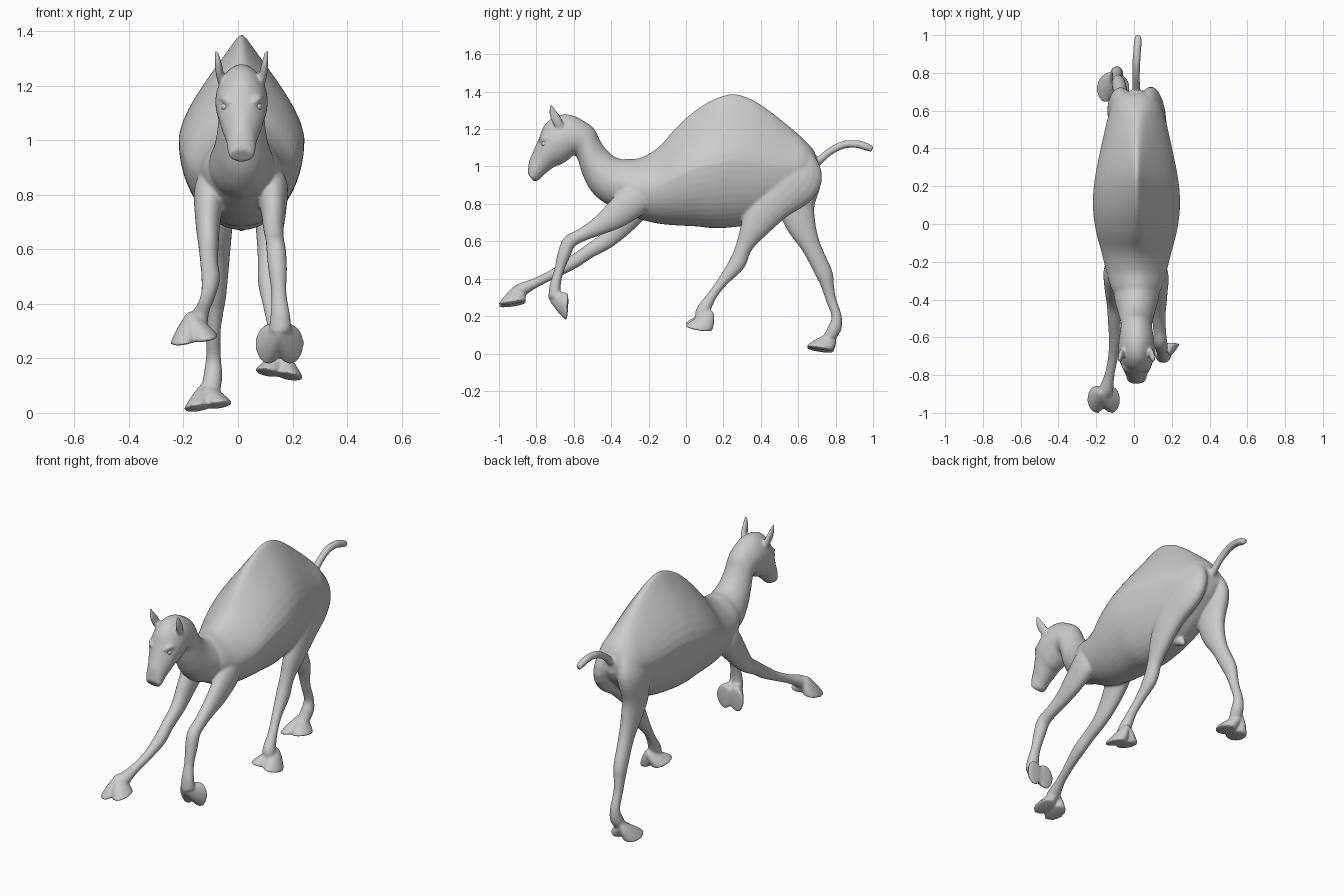
import bpy, bmesh, math
from mathutils import Vector, Matrix

bm = bmesh.new()      # all skin parts are collected here and fused
MID = 0.013           # sagittal plane of the animal


def smooth_rows(rows, n=5):
    """Catmull-Rom interpolation of numeric rows."""
    out = []
    for i in range(len(rows) - 1):
        p = [rows[max(i - 1, 0)], rows[i], rows[i + 1], rows[min(i + 2, len(rows) - 1)]]
        for j in range(n):
            t = j / n
            out.append([0.5 * (2 * b + (c - a) * t + (2 * a - 5 * b + 4 * c - d) * t * t
                               + (3 * b - a - 3 * c + d) * t ** 3) for a, b, c, d in zip(*p)])
    out.append(list(rows[-1]))
    return out


def loft(rows, seg=28):
    """Rows: x, top y, top z, bottom y, bottom z, half width, narrowing of the top."""
    rings = []
    for x, ty, tz, by, bz, w, k in rows:
        c = Vector((x, (ty + by) / 2, (tz + bz) / 2))
        up = Vector((0, ty - by, tz - bz)) / 2
        ring = []
        for i in range(seg):
            a = math.tau * i / seg
            s = math.sin(a)
            side = w * math.cos(a) * (1 - k * max(0, s) ** 1.4)
            ring.append(bm.verts.new(c + up * s + Vector((side, 0, 0))))
        rings.append(ring)
    for r, q in zip(rings, rings[1:]):
        for i in range(seg):
            j = (i + 1) % seg
            bm.faces.new((r[i], r[j], q[j], q[i]))
    bm.faces.new(rings[0])
    bm.faces.new(rings[-1])


def limb(pts):
    """Points: x, y, z, radius in side view, half width."""
    pts = smooth_rows(pts)
    rows = []
    for i, (x, y, z, r, w) in enumerate(pts):
        a, b = pts[max(i - 1, 0)], pts[min(i + 1, len(pts) - 1)]
        t = Vector((b[1] - a[1], b[2] - a[2])).normalized()
        rows.append((x, y - t.y * r, z + t.x * r, y + t.y * r, z - t.x * r, w, 0))
    loft(rows, 20)


def foot(loc, pitch, roll, height=0.1, back=0.05):
    """Two-toed flat foot; origin at the middle of the sole, toes to -y."""
    m = (Matrix.Translation(loc) @ Matrix.Rotation(math.radians(roll), 4, 'Y')
         @ Matrix.Rotation(math.radians(pitch), 4, 'X'))
    for side in (-1, 1):
        vs = bmesh.ops.create_uvsphere(bm, u_segments=24, v_segments=16, radius=1)['verts']
        for v in vs:
            a, b, c = v.co
            f = max(c, 0)
            v.co = m @ Vector((a * 0.05 * (1 - 0.45 * f) + side * 0.04 * (1 - f),
                               b * 0.074 * (1 - 0.4 * f) + back * f,
                               f * height + min(c, 0) * 0.008))


# trunk with hump: y, top, bottom, half width, narrowing
trunk = [(-.43, .98, .83, .07, 0), (-.35, 1.035, .77, .13, .2), (-.25, 1.045, .72, .16, .25),
         (-.15, 1.10, .695, .185, .4), (-.05, 1.21, .685, .212, .57), (.05, 1.30, .68, .228, .69),
         (.15, 1.36, .67, .23, .75), (.25, 1.387, .675, .219, .75), (.35, 1.36, .69, .20, .69),
         (.45, 1.295, .72, .178, .58), (.55, 1.215, .78, .155, .45), (.63, 1.145, .85, .13, .2),
         (.68, 1.09, .90, .09, 0), (.705, 1.03, .95, .05, 0)]
loft([(MID, y, t, y, b, w, k) for y, t, b, w, k in smooth_rows(trunk)], 48)

# neck and head: top y, top z, bottom y, bottom z, half width
head = [(-.18, 1.03, -.2, .76, .13), (-.35, 1.04, -.40, .79, .12), (-.42, 1.085, -.50, .86, .10),
        (-.46, 1.14, -.55, .95, .088), (-.49, 1.20, -.58, 1.04, .083), (-.54, 1.24, -.60, 1.06, .087),
        (-.62, 1.277, -.63, 1.035, .094), (-.70, 1.268, -.67, 1.01, .096),
        (-.757, 1.22, -.70, 1.0, .088), (-.787, 1.15, -.735, .975, .075),
        (-.817, 1.08, -.77, .945, .058), (-.838, 1.03, -.79, .925, .053),
        (-.847, .965, -.815, .92, .046)]
loft([(MID, *r, .15) for r in smooth_rows(head)])

# ears and brow ridges
for s in (-1, 1):
    limb([(MID + s * .070, -.665, 1.20, .018, .014), (MID + s * .080, -.69, 1.245, .027, .015),
          (MID + s * .086, -.71, 1.285, .022, .012), (MID + s * .092, -.722, 1.328, .006, .006)])
    limb([(MID + s * .040, -.78, 1.13, .01, .014), (MID + s * .06, -.76, 1.15, .016, .016),
          (MID + s * .074, -.715, 1.148, .012, .014)])

# tail and sheath
limb([(.012, .66, .99, .03, .03), (.012, .71, 1.03, .022, .022), (.012, .77, 1.08, .02, .02),
      (.012, .84, 1.115, .021, .021), (.016, .91, 1.12, .021, .021), (.02, .96, 1.107, .021, .021),
      (.022, .997, 1.092, .016, .016)])
limb([(MID, .36, .75, .05, .04), (MID, .42, .705, .03, .025), (MID, .455, .67, .012, .012)])

# front leg on the -x side, reaching forward
limb([(-.07, -.17, .92, .05, .03), (-.098, -.24, .83, .085, .06), (-.11, -.33, .71, .07, .047),
      (-.108, -.42, .61, .048, .037), (-.105, -.52, .545, .038, .033), (-.10, -.60, .49, .036, .034),
      (-.11, -.70, .43, .027, .027), (-.13, -.80, .38, .026, .027), (-.15, -.88, .34, .036, .04),
      (-.155, -.905, .315, .03, .035)])
foot((-.16, -.93, .268), 8, -9)

# front leg on the +x side, folded at the knee
limb([(.09, -.20, .92, .05, .03), (.12, -.26, .84, .09, .06), (.13, -.37, .745, .075, .047),
      (.13, -.47, .68, .05, .038), (.135, -.555, .635, .036, .034), (.14, -.622, .597, .037, .036),
      (.145, -.652, .53, .035, .035), (.15, -.68, .44, .026, .028), (.155, -.70, .36, .03, .036),
      (.155, -.70, .30, .036, .042)])
foot((.152, -.638, .25), 87, 0, .1)

# hind leg on the +x side, swung under the belly
limb([(.07, .62, 1.07, .07, .04), (.095, .585, .95, .15, .068), (.115, .46, .81, .115, .06),
      (.115, .37, .68, .078, .05), (.11, .31, .57, .045, .038), (.11, .272, .48, .045, .037),
      (.12, .20, .39, .029, .028), (.135, .14, .31, .026, .027), (.145, .09, .225, .038, .036),
      (.148, .085, .18, .03, .035)])
foot((.15, .068, .142), -10, 10)

# hind leg on the -x side, pushing off
limb([(-.045, .60, 1.07, .07, .04), (-.07, .605, .95, .12, .068), (-.075, .59, .80, .10, .06),
      (-.07, .615, .69, .08, .05), (-.07, .67, .57, .052, .04), (-.08, .737, .43, .046, .037),
      (-.085, .755, .37, .036, .032), (-.09, .775, .29, .028, .026), (-.09, .805, .20, .027, .028),
      (-.092, .795, .135, .036, .035), (-.10, .76, .08, .03, .035)])
foot((-.11, .715, .025), -9, -8, back=.06)

# fuse all skin parts into one smooth surface
bmesh.ops.recalc_face_normals(bm, faces=bm.faces[:])
mesh = bpy.data.meshes.new("animal_body")
bm.to_mesh(mesh)
bm.free()
body = bpy.data.objects.new("animal_body", mesh)
bpy.context.collection.objects.link(body)
remesh = body.modifiers.new("fuse", 'REMESH')
remesh.mode = 'VOXEL'
remesh.voxel_size = 0.0065
soften = body.modifiers.new("soften", 'SMOOTH')
soften.factor = 0.5
soften.iterations = 8
bpy.context.view_layer.objects.active = body
body.select_set(True)
bpy.ops.object.convert(target='MESH')
bpy.ops.object.shade_smooth()

# eyes
for s, name in ((-1, "eye_right"), (1, "eye_left")):
    bpy.ops.mesh.primitive_uv_sphere_add(segments=20, ring_count=12, radius=.02,
                                         location=(MID + s * .060, -.752, 1.122))
    eye = bpy.context.object
    eye.name = name
    eye.scale = (.8, 1.1, .8)
    bpy.ops.object.shade_smooth()
